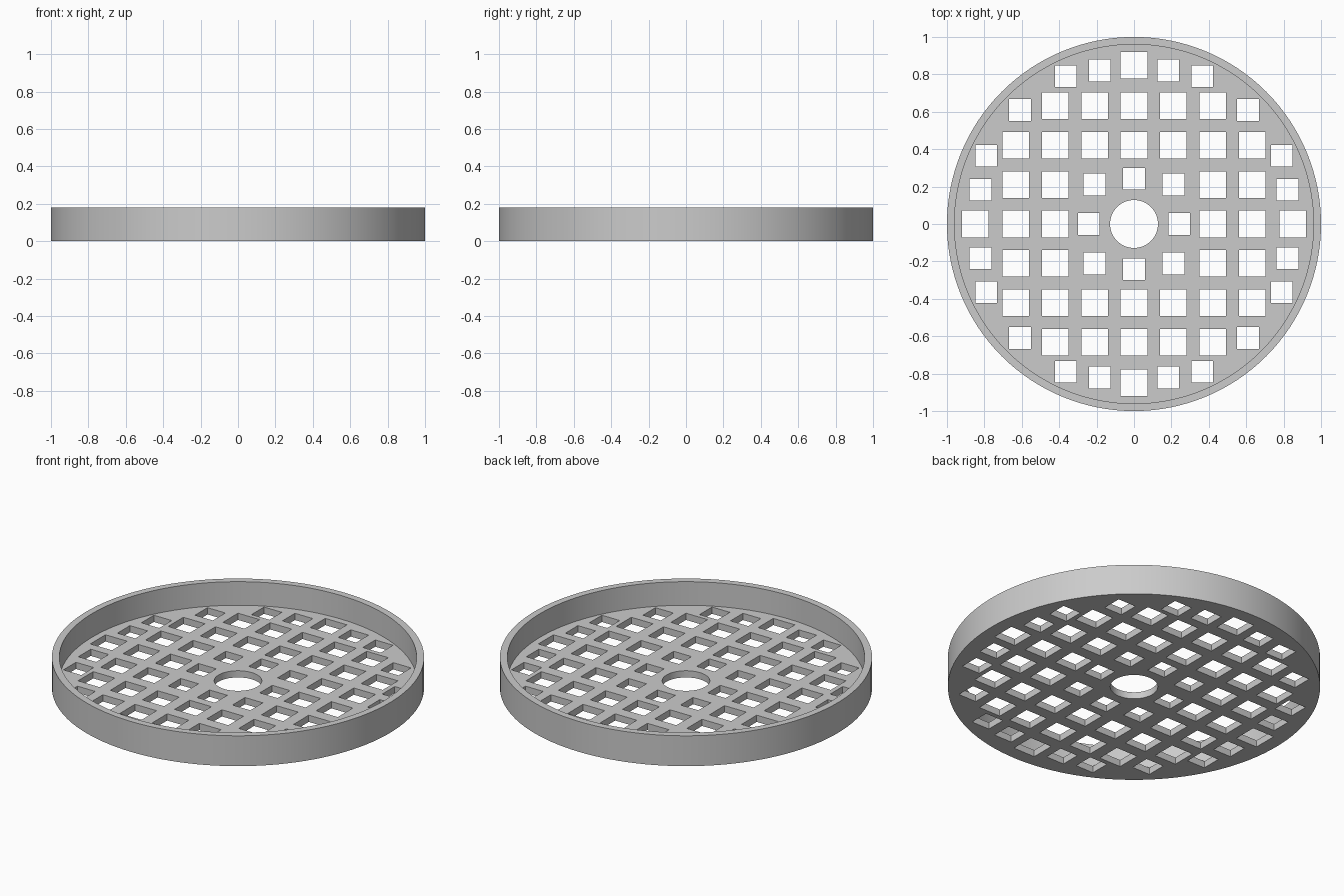
import bpy, bmesh, math
from mathutils import Matrix, Vector

cube = bpy.data.objects.get("Cube")
if cube:
    bpy.data.objects.remove(cube, do_unlink=True)

HEIGHT, FLOOR = 0.18, 0.04
OUTER, INNER, BORE = 1.0, 0.96, 0.128
PITCH, LARGE, SMALL = 0.211, 0.142, 0.117

grey = bpy.data.materials.new("plain_grey")
grey.use_nodes = True
colour = (0.6, 0.6, 0.6, 1)
grey.diffuse_color = colour
grey.node_tree.nodes["Principled BSDF"].inputs["Base Color"].default_value = colour


def add_object(name, bm):
    bmesh.ops.recalc_face_normals(bm, faces=bm.faces)
    mesh = bpy.data.meshes.new(name)
    bm.to_mesh(mesh)
    bm.free()
    mesh.materials.append(grey)
    obj = bpy.data.objects.new(name, mesh)
    bpy.context.collection.objects.link(obj)
    return obj


# Round tray: closed profile turned about the vertical axis
bm = bmesh.new()
profile = [(BORE, 0), (OUTER, 0), (OUTER, HEIGHT), (INNER, HEIGHT), (INNER, FLOOR), (BORE, FLOOR)]
verts = [bm.verts.new((r, 0, z)) for r, z in profile]
edges = [bm.edges.new((verts[i - 1], verts[i])) for i in range(len(verts))]
bmesh.ops.spin(bm, geom=verts + edges, cent=(0, 0, 0), axis=(0, 0, 1),
               angle=math.tau, steps=128, use_merge=True)
bmesh.ops.remove_doubles(bm, verts=bm.verts, dist=0.0001)
tray = add_object("drain_tray", bm)

# Square openings on a regular grid, smaller beside the bore and at the corners
holes = []
for i in range(-3, 4):
    for j in range(-3, 4):
        a, b = sorted((abs(i), abs(j)))
        if b == 0:
            continue
        size, scale = LARGE, PITCH
        if b == 1:
            size = SMALL
            if a == 0:
                scale = 0.242
        elif a == 3:
            size, scale = SMALL, 0.203
        holes.append((i * scale, j * scale, size))

# Outer arc of openings, repeated on the four sides
for turn in range(4):
    spin = Matrix.Rotation(turn * math.pi / 2, 3, 'Z')
    for x, y, size in [(0, 0.848, LARGE), (0.183, 0.82, SMALL), (-0.183, 0.82, SMALL),
                       (0.365, 0.79, SMALL), (-0.365, 0.79, SMALL)]:
        p = spin @ Vector((x, y, 0))
        holes.append((p.x, p.y, size))

bm = bmesh.new()
for x, y, size in holes:
    bmesh.ops.create_cube(bm, size=1, matrix=Matrix.Translation((x, y, FLOOR / 2))
                          @ Matrix.Diagonal((size, size, FLOOR * 2, 1)))
cutter = add_object("hole_cutter", bm)
cutter.hide_render = True

# Cut the openings through the floor
cut = tray.modifiers.new("openings", 'BOOLEAN')
cut.operation = 'DIFFERENCE'
cut.solver = 'EXACT'
cut.object = cutter
bpy.ops.object.select_all(action='DESELECT')
tray.select_set(True)
bpy.context.view_layer.objects.active = tray
bpy.ops.object.modifier_apply(modifier=cut.name)
bpy.data.objects.remove(cutter, do_unlink=True)
bpy.ops.object.shade_smooth_by_angle(angle=math.radians(30))
